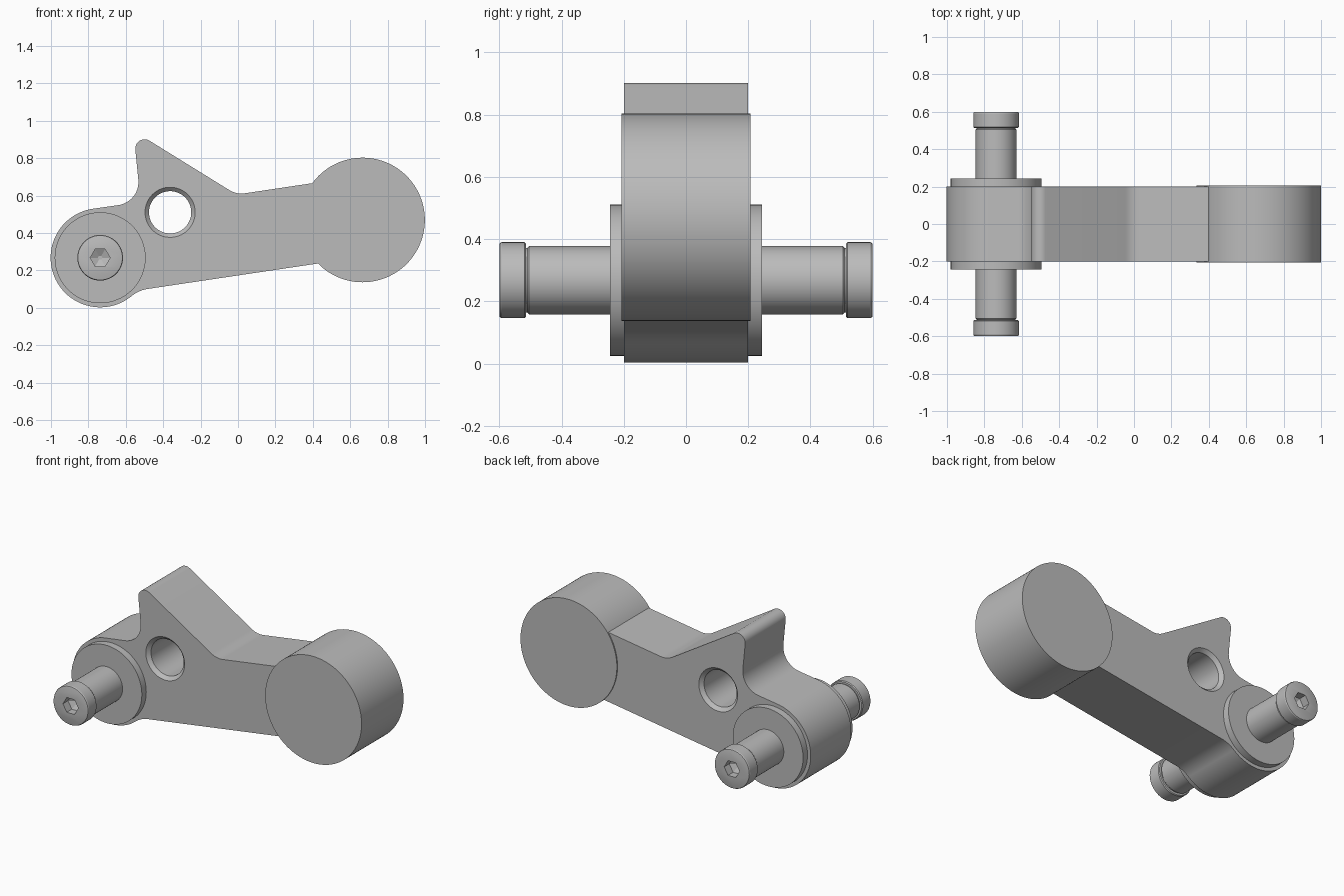
import bpy, bmesh, math
from mathutils import Vector

if "Cube" in bpy.data.objects:
    bpy.data.objects.remove(bpy.data.objects["Cube"], do_unlink=True)

GREY = (0.5, 0.5, 0.5, 1)
metal = bpy.data.materials.new("plain_grey")
metal.use_nodes = True
metal.diffuse_color = GREY
metal.node_tree.nodes["Principled BSDF"].inputs["Base Color"].default_value = GREY

HUB, HUB_R = Vector((-0.737, 0.268)), 0.265
HOLE = Vector((-0.363, 0.511))
ROLLER = Vector((0.666, 0.47))


def finish(name, bm):
    bmesh.ops.recalc_face_normals(bm, faces=bm.faces)
    mesh = bpy.data.meshes.new(name)
    bm.to_mesh(mesh)
    bm.free()
    mesh.materials.append(metal)
    ob = bpy.data.objects.new(name, mesh)
    bpy.context.collection.objects.link(ob)
    return ob


def lathe(name, centre, profile, sides=96):
    """Turn (radius, y) points around a y axis through centre; ends are capped."""
    bm = bmesh.new()
    rings = []
    for r, y in profile:
        rings.append([bm.verts.new((centre.x + r * math.cos(math.tau * i / sides), y,
                                    centre.y + r * math.sin(math.tau * i / sides)))
                      for i in range(sides)])
    for a, b in zip(rings, rings[1:]):
        for i in range(sides):
            j = (i + 1) % sides
            bm.faces.new((a[i], a[j], b[j], b[i]))
    bm.faces.new(rings[0])
    bm.faces.new(rings[-1])
    return finish(name, bm)


def fillet(before, corner, after, radius, steps=12):
    """Arc points that round off a corner."""
    u, v = (before - corner).normalized(), (after - corner).normalized()
    half = u.angle(v) / 2
    centre = corner + (u + v).normalized() * radius / math.sin(half)
    start = corner + u * radius / math.tan(half) - centre
    end = corner + v * radius / math.tan(half) - centre
    sweep = start.angle(end)
    return [centre + (start * math.sin((1 - t) * sweep) + end * math.sin(t * sweep))
            / math.sin(sweep) for t in (i / steps for i in range(steps + 1))]


def cut(ob, cutter):
    mod = ob.modifiers.new("cut", "BOOLEAN")
    mod.operation, mod.solver, mod.object = "DIFFERENCE", "EXACT", cutter
    bpy.context.view_layer.objects.active = ob
    bpy.ops.object.modifier_apply(modifier=mod.name)
    bpy.data.objects.remove(cutter, do_unlink=True)


def smooth(ob):
    bpy.ops.object.select_all(action="DESELECT")
    ob.select_set(True)
    bpy.context.view_layer.objects.active = ob
    bpy.ops.object.shade_smooth_by_angle(angle=math.radians(25))


# Lever arm: hub arc, then rounded corners along the top, then the underside
arc = [HUB + HUB_R * Vector((math.cos(a), math.sin(a)))
       for a in (math.radians(-52 - 210 * i / 56) for i in range(57))]
corners = [(-0.521, 0.566, 0.125), (-0.559, 0.947, 0.05), (-0.008, 0.606, 0.12),
           (0.6, 0.697, 0), (0.6, 0.263, 0), (-0.532, 0.094, 0.18)]
path = [arc[-1]] + [Vector(c[:2]) for c in corners] + [arc[0]]
outline = list(arc)
for i, (x, z, r) in enumerate(corners):
    outline += fillet(path[i], path[i + 1], path[i + 2], r) if r else [path[i + 1]]
bm = bmesh.new()
face = bm.faces.new([bm.verts.new((p.x, -0.2, p.y)) for p in outline])
ext = bmesh.ops.extrude_face_region(bm, geom=[face])
bmesh.ops.translate(bm, vec=(0, 0.4, 0),
                    verts=[g for g in ext["geom"] if isinstance(g, bmesh.types.BMVert)])
lever = finish("lever_arm", bm)

# Chamfered through hole
cut(lever, lathe("hole_cutter", HOLE, [(0.154, -0.22), (0.113, -0.179),
                                       (0.113, 0.179), (0.154, 0.22)]))
smooth(lever)

# Roller at the far end
smooth(lathe("roller", ROLLER, [(0.333, -0.207), (0.333, 0.207)], 128))

# Washer, shaft and socket head on each side of the hub
for side, s in (("front", -1), ("back", 1)):
    smooth(lathe(side + "_washer", HUB, [(0.243, s * 0.19), (0.243, s * 0.244)]))
    smooth(lathe(side + "_shaft", HUB, [(0.11, s * 0.2), (0.11, s * 0.504),
                                        (0.104, s * 0.51), (0.104, s * 0.53)], 64))
    head = lathe(side + "_bolt_head", HUB, [(0.117, s * 0.514), (0.122, s * 0.519),
                                            (0.122, s * 0.592), (0.119, s * 0.598),
                                            (0.114, s * 0.6)], 64)
    cut(head, lathe("socket_cutter", HUB, [(0.002, s * 0.525), (0.053, s * 0.55),
                                           (0.053, s * 0.62)], 6))
    smooth(head)
